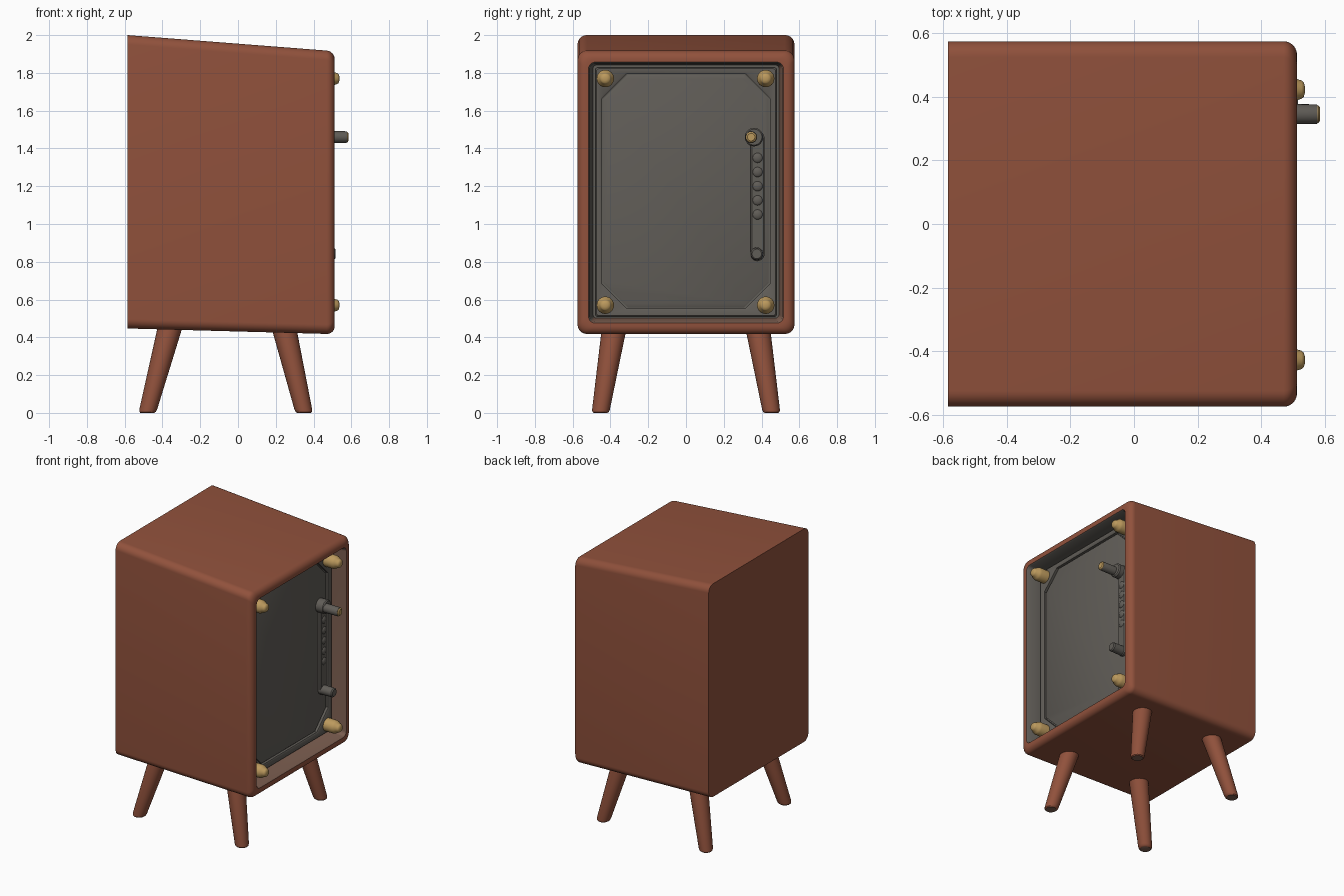
import bpy, bmesh, math
from mathutils import Vector

if "Cube" in bpy.data.objects:
    bpy.data.objects.remove(bpy.data.objects["Cube"])


def mat(name, rgb):
    m = bpy.data.materials.new(name)
    m.diffuse_color = (*rgb, 1)
    m.use_nodes = True
    m.node_tree.nodes["Principled BSDF"].inputs["Base Color"].default_value = m.diffuse_color
    return m


BROWN = mat("red_brown_wood", (0.282, 0.083, 0.045))
TAUPE = mat("worn_taupe", (0.200, 0.112, 0.080))
GREY = mat("warm_grey_metal", (0.118, 0.109, 0.096))
GOLD = mat("brass", (0.50, 0.32, 0.11))


def loft(name, loops, materials, closed=False, angle=35, rule=None):
    """Skin a stack of equal-length loops; cap the ends, or join last to first."""
    bm = bmesh.new()
    rows = [[bm.verts.new(p) for p in lp] for lp in loops]
    pairs = list(zip(rows, rows[1:]))
    if closed:
        pairs.append((rows[-1], rows[0]))
    else:
        bm.faces.new(rows[0])
        bm.faces.new(rows[-1])
    n = len(rows[0])
    for a, b in pairs:
        for i in range(n):
            j = (i + 1) % n
            bm.faces.new((a[i], a[j], b[j], b[i]))
    bmesh.ops.recalc_face_normals(bm, faces=bm.faces)
    if rule:
        for f in bm.faces:
            f.material_index = rule(f.calc_center_median(), f.normal)
    me = bpy.data.meshes.new(name)
    bm.to_mesh(me)
    bm.free()
    for m in materials:
        me.materials.append(m)
    ob = bpy.data.objects.new(name, me)
    bpy.context.collection.objects.link(ob)
    bpy.ops.object.select_all(action='DESELECT')
    ob.select_set(True)
    bpy.context.view_layer.objects.active = ob
    bpy.ops.object.shade_smooth_by_angle(angle=math.radians(angle))
    return ob


def rect(x, hw, z0, z1, r, yc=0.0, chamfer=False, n=8):
    """Rounded (or chamfered) rectangle in the YZ plane at x."""
    pts = []
    for k, (sy, zc) in enumerate([(1, z1), (-1, z1), (-1, z0), (1, z0)]):
        cy = yc + sy * (hw - r)
        cz = zc - r if zc == z1 else zc + r
        for i in range(n + 1):
            t = i / n
            a0, a1, a = k * math.pi / 2, (k + 1) * math.pi / 2, (k + t) * math.pi / 2
            dy, dz = math.cos(a), math.sin(a)
            if chamfer:
                dy = math.cos(a0) * (1 - t) + math.cos(a1) * t
                dz = math.sin(a0) * (1 - t) + math.sin(a1) * t
            pts.append((x, cy + r * dy, cz + r * dz))
    return pts


def lathe_x(name, y, z, profile, material, n=24):
    """Turned part with its axis along x; profile is (x, radius)."""
    loops = [[(x, y + r * math.cos(2 * math.pi * i / n), z + r * math.sin(2 * math.pi * i / n))
              for i in range(n)] for x, r in profile]
    return loft(name, loops, [material])


# Cabinet shell: sloping top, rounded front edge, deep door recess
def shell(x, inset, r):
    t = (x + 0.585) / 1.095
    return rect(x, 0.574 - inset, 0.447 - 0.03 * t + inset, 2.0 - 0.085 * t - inset, r)


def recess_colour(c, nrm):
    """Recess walls: grey on the top and -y sides, worn on the bottom and +y sides."""
    if c.x < 0.35 or c.x > 0.507 or abs(c.y) > 0.52 or not 0.47 < c.z < 1.87:
        return 0
    return 1 if nrm.z - nrm.y > 0 else 2


R = 0.042
loops = [shell(-0.585, 0, 0.05), shell(0.512 - R, 0, 0.05)]
for i in range(1, 7):
    a = i / 6 * math.pi / 2
    loops.append(shell(0.512 - R + R * math.sin(a), R * (1 - math.cos(a)), 0.05))
loops += [shell(0.512, 0.058, 0.035), shell(0.502, 0.065, 0.03), shell(0.395, 0.082, 0.02),
          shell(0.37, 0.083, 0.02)]
loft("cabinet_shell", loops, [BROWN, TAUPE, GREY], rule=recess_colour)

# Door: flat panel, raised border with cut corners, thin inner step
loft("door_panel", [rect(0.36, 0.498, 0.494, 1.845, 0.02), rect(0.397, 0.498, 0.494, 1.845, 0.02)], [GREY])
loft("door_border", [
    rect(0.39, 0.48, 0.51, 1.828, 0.012),
    rect(0.416, 0.48, 0.51, 1.828, 0.012),
    rect(0.423, 0.474, 0.516, 1.822, 0.012),
    rect(0.423, 0.452, 0.545, 1.802, 0.13, chamfer=True),
    rect(0.416, 0.444, 0.553, 1.794, 0.13, chamfer=True),
    rect(0.39, 0.444, 0.553, 1.794, 0.13, chamfer=True)], [GREY], closed=True)
loft("door_inner_plate", [
    rect(0.39, 0.438, 0.559, 1.788, 0.13, chamfer=True),
    rect(0.404, 0.438, 0.559, 1.788, 0.13, chamfer=True),
    rect(0.407, 0.433, 0.564, 1.783, 0.13, chamfer=True)], [GREY])

# Brass corner bolts
for y in (-0.427, 0.422):
    for z in (0.57, 1.77):
        lathe_x("corner_bolt", y, z, [(0.40, 0.046), (0.488, 0.046), (0.503, 0.041), (0.512, 0.033),
                                      (0.526, 0.029), (0.533, 0.023), (0.537, 0.010)], GOLD)

# Handle: long backplate, low beads, lower peg and main post with brass tip
loft("handle_plate", [rect(0.39, 0.037, 0.805, 1.49, 0.036, yc=0.379),
                      rect(0.423, 0.037, 0.805, 1.49, 0.036, yc=0.379),
                      rect(0.429, 0.030, 0.812, 1.483, 0.029, yc=0.379)], [GREY])
for i in range(5):
    bead = [(0.425 + 0.014 * math.sin(a), 0.028 * math.cos(a))
            for a in (0, 0.4, 0.8, 1.2, 1.45)]
    lathe_x("handle_bead", 0.379, 1.05 + i * 0.075, bead, GREY, 16)
lathe_x("handle_lower_peg", 0.375, 0.842, [(0.40, 0.034), (0.508, 0.032), (0.515, 0.025)], GREY)
lathe_x("handle_collar", 0.36, 1.46, [(0.40, 0.049), (0.462, 0.049), (0.47, 0.042)], GREY)
lathe_x("handle_post", 0.345, 1.46, [(0.42, 0.032), (0.572, 0.031), (0.577, 0.029)], GREY)
lathe_x("handle_tip", 0.345, 1.46, [(0.57, 0.028), (0.579, 0.028), (0.585, 0.020)], GOLD)

# Splayed tapering legs with worn foot ends: (x at z=0, x at z=0.43)
for x0, x1 in ((0.350, 0.248), (-0.480, -0.366)):
    for s in (-1, 1):
        loops = []
        for z, r in ((0, 0.037), (0.006, 0.044), (0.018, 0.047), (0.48, 0.067)):
            t = z / 0.43
            c = Vector((x0 + (x1 - x0) * t, s * (0.453 - 0.07 * t), z))
            loops.append([c + Vector((r * math.cos(2 * math.pi * i / 28),
                                      r * math.sin(2 * math.pi * i / 28), 0)) for i in range(28)])
        loft("leg", loops, [BROWN, TAUPE], rule=lambda c, nrm: 1 if c.z < 0.001 else 0)
